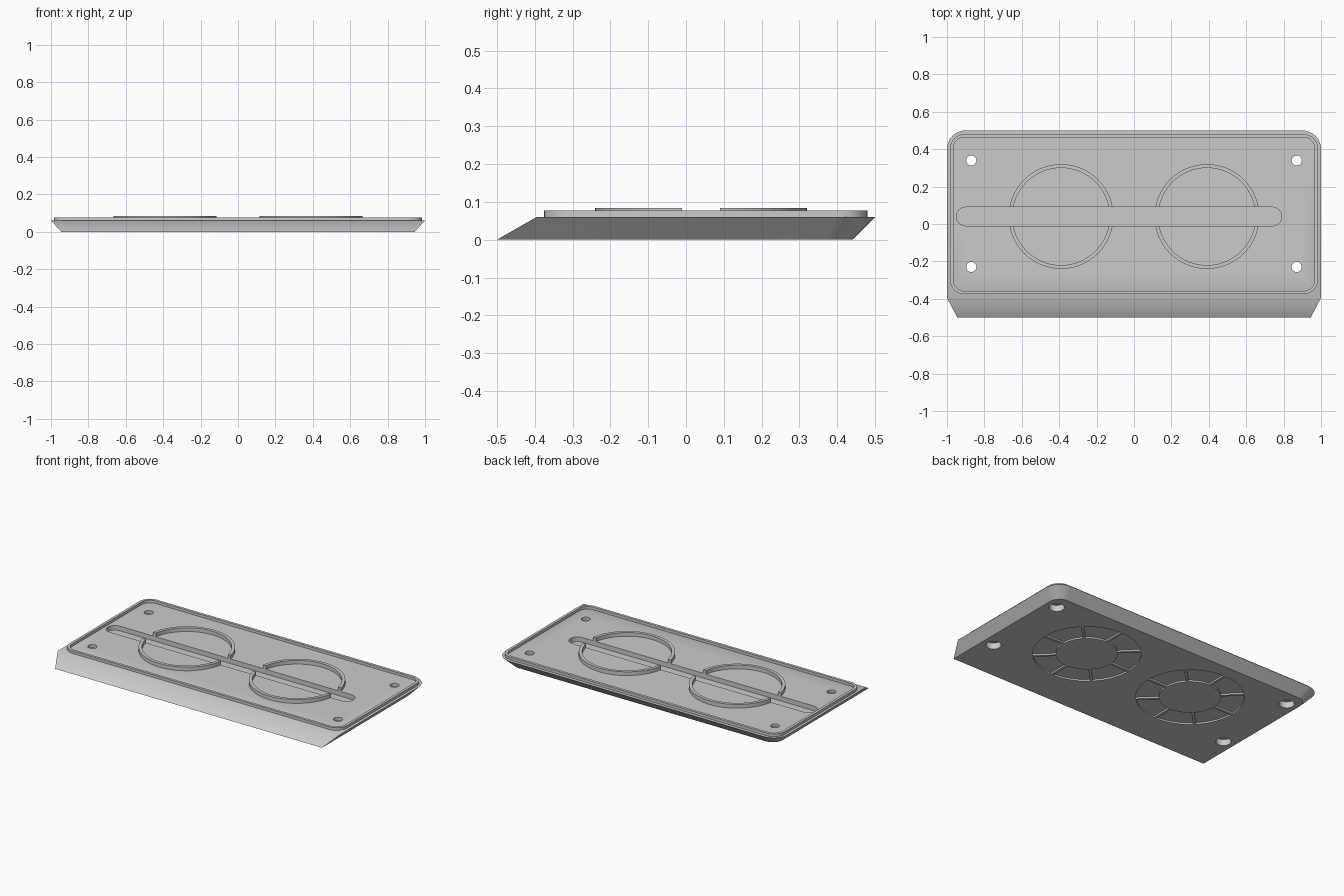
import bpy, bmesh
from math import sin, cos, pi, radians

if "Cube" in bpy.data.objects:
    bpy.data.objects.remove(bpy.data.objects["Cube"])

grey = bpy.data.materials.new("plain_grey")
grey.use_nodes = True
grey.diffuse_color = (0.6, 0.6, 0.6, 1)
grey.node_tree.nodes["Principled BSDF"].inputs["Base Color"].default_value = (0.6, 0.6, 0.6, 1)

MID_Y, FAN_X, FLOOR = 0.04, 0.39, 0.06


def arc(cx, cy, r, a0, a1, n):
    return [(cx + r * cos(radians(a0 + (a1 - a0) * i / n)),
             cy + r * sin(radians(a0 + (a1 - a0) * i / n))) for i in range(n + 1)]


def circle(cx, cy, r, n=64):
    return arc(cx, cy, r, 0, 360, n)[:-1]


def rounded(x0, x1, y0, y1, r, n=8):
    return (arc(x1 - r, y1 - r, r, 0, 90, n) + arc(x0 + r, y1 - r, r, 90, 180, n)
            + arc(x0 + r, y0 + r, r, 180, 270, n) + arc(x1 - r, y0 + r, r, 270, 360, n))


def slab_outline(x, y0, y1, r):
    # Square front corners, rounded back corners
    return ([(-x, y0), (x, y0)] + arc(x - r, y1 - r, r, 0, 90, 10)
            + arc(r - x, y1 - r, r, 90, 180, 10))


def add_loft(bm, low, high, z0, z1):
    a = [bm.verts.new((x, y, z0)) for x, y in low]
    b = [bm.verts.new((x, y, z1)) for x, y in high]
    bm.faces.new(a[::-1])
    bm.faces.new(b)
    for i in range(len(a)):
        j = (i + 1) % len(a)
        bm.faces.new((a[i], a[j], b[j], b[i]))


def add_frame(bm, outer, inner, z0, z1):
    rows = [[bm.verts.new((x, y, z)) for x, y in o]
            for o, z in ((outer, z0), (outer, z1), (inner, z1), (inner, z0))]
    for k in range(4):
        p, q = rows[k], rows[(k + 1) % 4]
        for i in range(len(p)):
            j = (i + 1) % len(p)
            bm.faces.new((p[i], p[j], q[j], q[i]))


def finish(name, bm):
    bmesh.ops.recalc_face_normals(bm, faces=bm.faces[:])
    me = bpy.data.meshes.new(name)
    bm.to_mesh(me)
    bm.free()
    me.materials.append(grey)
    ob = bpy.data.objects.new(name, me)
    bpy.context.collection.objects.link(ob)
    return ob


def prisms(name, outlines, z0, z1):
    bm = bmesh.new()
    for o in outlines:
        add_loft(bm, o, o, z0, z1)
    return finish(name, bm)


def activate(ob):
    bpy.ops.object.select_all(action='DESELECT')
    ob.select_set(True)
    bpy.context.view_layer.objects.active = ob


def cut(ob, cutter):
    mod = ob.modifiers.new("cut", 'BOOLEAN')
    mod.operation, mod.solver, mod.object = 'DIFFERENCE', 'EXACT', cutter
    activate(ob)
    bpy.ops.object.modifier_apply(modifier=mod.name)


# Slanted base slab
bm = bmesh.new()
add_loft(bm, slab_outline(0.945, -0.5, 0.44, 0.07), slab_outline(1, -0.395, 0.5, 0.1), 0, FLOOR)
base = finish("base_plate", bm)

# Raised lip around the top
bm = bmesh.new()
add_frame(bm, rounded(-0.983, 0.983, -0.375, 0.48, 0.075),
          rounded(-0.966, 0.966, -0.358, 0.463, 0.058), FLOOR - 0.002, 0.077)
lip = finish("top_lip", bm)

# Two round collars
bm = bmesh.new()
for x in (-FAN_X, FAN_X):
    add_frame(bm, circle(x, MID_Y, 0.28), circle(x, MID_Y, 0.26), FLOOR - 0.002, 0.084)
collars = finish("round_collars", bm)

# Cable slot, screw holes, counterbores and underside vent segments
spots = [(x, y) for x in (-0.87, 0.87) for y in (-0.23, 0.34)]
slot = prisms("slot_cutter", [rounded(-0.95, 0.79, -0.01, 0.09, 0.0499)], 0.03, 0.2)
holes = prisms("hole_cutter", [circle(x, y, 0.027, 32) for x, y in spots], -0.1, 0.2)
bores = prisms("bore_cutter", [circle(x, y, 0.045, 32) for x, y in spots], -0.1, 0.04)
segments = []
for x in (-FAN_X, FAN_X):
    for k in range(8):
        a = 45 * k
        segments.append(arc(x, MID_Y, 0.315, a + 1.5, a + 43.5, 10)
                        + arc(x, MID_Y, 0.18, a + 42.5, a + 2.5, 10))
vents = prisms("vent_cutter", segments, -0.1, 0.01)

cut(collars, slot)
for c in (slot, bores, holes, vents):
    cut(base, c)
for c in (slot, bores, holes, vents):
    bpy.data.objects.remove(c)

for ob in (base, lip, collars):
    activate(ob)
    bpy.ops.object.shade_smooth_by_angle(angle=radians(30))
